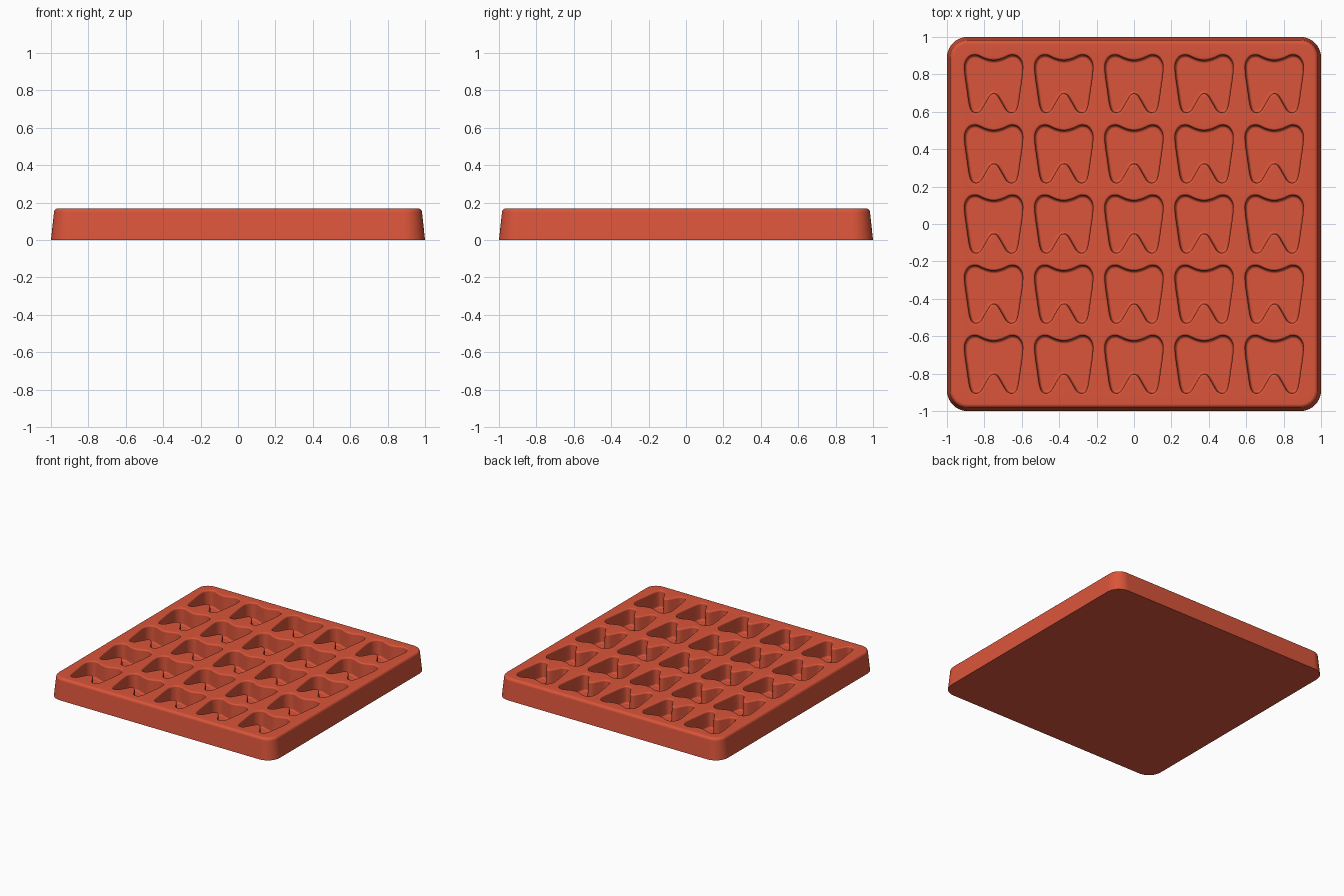
import bpy
import bmesh
from math import sin, cos, pi, radians
from mathutils import Vector

if "Cube" in bpy.data.objects:
    bpy.data.objects.remove(bpy.data.objects["Cube"])

TOP, FLOOR, PITCH, COUNT = 0.17, 0.035, 0.375, 5

# Right half of the tooth outline, from the crown dip to the notch between the roots
HALF_TOOTH = [(0, 0.136), (0.04, 0.144), (0.09, 0.164), (0.135, 0.155), (0.163, 0.115),
              (0.165, 0.06), (0.153, -0.03), (0.139, -0.12), (0.121, -0.157),
              (0.09, -0.166), (0.062, -0.152), (0.04, -0.117), (0.014, -0.073), (0, -0.064)]


def smooth_loop(points, steps):
    """Closed Catmull-Rom curve through the points."""
    p = [Vector(q) for q in points]
    n, out = len(p), []
    for i in range(n):
        a, b, c, d = p[i - 1], p[i], p[(i + 1) % n], p[(i + 2) % n]
        for s in range(steps):
            t = s / steps
            out.append(0.5 * (2 * b + (c - a) * t + (2 * a - 5 * b + 4 * c - d) * t ** 2
                              + (3 * b - a - 3 * c + d) * t ** 3))
    return out


def inset(loop, dist):
    """Move a clockwise outline inward along its normals."""
    n, out = len(loop), []
    for i, p in enumerate(loop):
        t = (loop[(i + 1) % n] - loop[i - 1]).normalized()
        out.append(p + Vector((t.y, -t.x)) * dist)
    return out


def rounded_square(half, radius, steps=10):
    out = []
    for k, (sx, sy) in enumerate([(1, 1), (-1, 1), (-1, -1), (1, -1)]):
        for s in range(steps + 1):
            a = (k + s / steps) * pi / 2
            out.append(Vector((sx * (half - radius) + radius * cos(a),
                               sy * (half - radius) + radius * sin(a))))
    return out


def add_ring(bm, loop, z, offset=Vector((0, 0))):
    return [bm.verts.new((p.x + offset.x, p.y + offset.y, z)) for p in loop]


def bridge(bm, rings):
    for lower, upper in zip(rings, rings[1:]):
        for i in range(len(lower)):
            j = (i + 1) % len(lower)
            bm.faces.new((lower[i], lower[j], upper[j], upper[i]))


def ring_edges(bm, ring):
    return [bm.edges.get((ring[i - 1], ring[i])) for i in range(len(ring))]


bm = bmesh.new()

# Tapered outer wall with a rounded upper edge
R = 0.022
sections = [(1.0, 0.0)]
for s in range(6):
    a = s / 5 * pi / 2
    sections.append((0.984 - R + R * cos(a), TOP - R + R * sin(a)))
rings = [add_ring(bm, rounded_square(h, 0.11 - (1 - h)), z) for h, z in sections]
bridge(bm, rings)
bm.faces.new(list(reversed(rings[0])))
top_edges = ring_edges(bm, rings[-1])

# Cavity section: rounded lip, steep wall, filleted floor
LIP, FILLET = 0.011, 0.013
cavity = []
for s in range(4):
    a = s / 3 * pi / 2
    cavity.append((LIP * sin(a), TOP - LIP * (1 - cos(a))))
for s in range(4):
    a = s / 3 * pi / 2
    cavity.append((LIP + 0.003 + FILLET * (1 - cos(a)), FLOOR + FILLET * (1 - sin(a))))

outline = HALF_TOOTH + [(-x, y) for x, y in reversed(HALF_TOOTH[1:-1])]
tooth = smooth_loop(outline, 4)
cavity_loops = [(inset(tooth, d), z) for d, z in cavity]

# Grid of tooth-shaped cavities
for row in range(COUNT):
    for col in range(COUNT):
        centre = Vector((col - 2, row - 2)) * PITCH
        rings = [add_ring(bm, loop, z, centre) for loop, z in cavity_loops]
        bridge(bm, rings)
        bm.faces.new(rings[-1])
        top_edges += ring_edges(bm, rings[0])

# Flat top surface around the cavities
bmesh.ops.triangle_fill(bm, use_beauty=True, edges=top_edges, normal=(0, 0, 1))
bmesh.ops.recalc_face_normals(bm, faces=bm.faces[:])

mesh = bpy.data.meshes.new("mould_tray")
bm.to_mesh(mesh)
bm.free()
tray = bpy.data.objects.new("mould_tray", mesh)
bpy.context.collection.objects.link(tray)

# Terracotta red silicone
mat = bpy.data.materials.new("terracotta_red")
mat.use_nodes = True
colour = (0.70, 0.09, 0.042, 1)
mat.diffuse_color = colour
mat.node_tree.nodes["Principled BSDF"].inputs["Base Color"].default_value = colour
mesh.materials.append(mat)

# Smooth rounded edges while the flat areas stay flat
bpy.ops.object.select_all(action="DESELECT")
tray.select_set(True)
bpy.context.view_layer.objects.active = tray
bpy.ops.object.shade_smooth_by_angle(angle=radians(40))
weighted = tray.modifiers.new("flat_area_normals", "WEIGHTED_NORMAL")
weighted.keep_sharp = True
